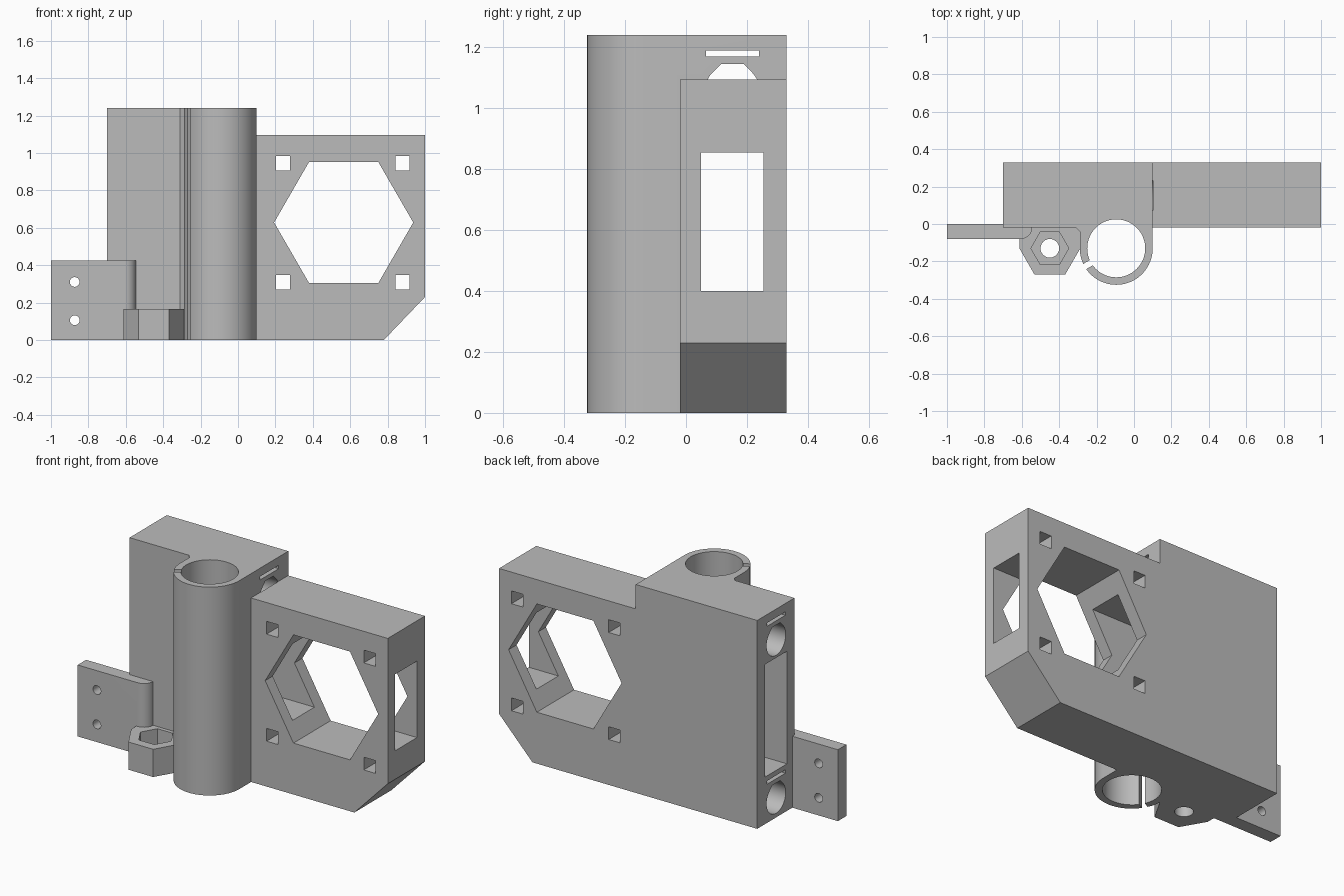
import bpy, bmesh
from math import cos, sin, radians

if "Cube" in bpy.data.objects:
    bpy.data.objects.remove(bpy.data.objects["Cube"])

grey = bpy.data.materials.new("plain_grey")
grey.use_nodes = True
grey.diffuse_color = (0.5, 0.5, 0.5, 1)
grey.node_tree.nodes["Principled BSDF"].inputs["Base Color"].default_value = (0.5, 0.5, 0.5, 1)


def arc(cx, cy, r, start, end, n):
    """Points along an arc, both ends included."""
    steps = [radians(start + (end - start) * i / n) for i in range(n + 1)]
    return [(cx + r * cos(a), cy + r * sin(a)) for a in steps]


def ring(cx, cy, r, n):
    return arc(cx, cy, r, 0, 360, n)[:-1]


def rect(a0, a1, b0, b1):
    return [(a0, b0), (a1, b0), (a1, b1), (a0, b1)]


def prism(name, points, axis, lo, hi):
    """Extrude a 2D outline along an axis."""
    place = {"x": lambda a, b, d: (d, a, b),
             "y": lambda a, b, d: (a, d, b),
             "z": lambda a, b, d: (a, b, d)}[axis]
    bm = bmesh.new()
    base = bm.faces.new([bm.verts.new(place(a, b, lo)) for a, b in points])
    top = bmesh.ops.extrude_face_region(bm, geom=[base])["geom"]
    shift = place(0, 0, hi - lo)
    bmesh.ops.translate(bm, vec=shift, verts=[v for v in top if isinstance(v, bmesh.types.BMVert)])
    bmesh.ops.recalc_face_normals(bm, faces=bm.faces)
    mesh = bpy.data.meshes.new(name)
    bm.to_mesh(mesh)
    bm.free()
    mesh.materials.append(grey)
    obj = bpy.data.objects.new(name, mesh)
    bpy.context.collection.objects.link(obj)
    return obj


def combine(target, tool, operation):
    """Apply a boolean and remove the tool."""
    mod = target.modifiers.new("boolean", "BOOLEAN")
    mod.operation, mod.solver, mod.object = operation, "EXACT", tool
    bpy.context.view_layer.objects.active = target
    bpy.ops.object.modifier_apply(modifier=mod.name)
    bpy.data.objects.remove(tool)


FRONT, BACK = -0.02, 0.33
TUBE = (-0.095, -0.13)
NUT = (-0.45, -0.13)

# Tall block with the tube wall grown out of its front
outline = [(-0.70, BACK), (-0.70, FRONT), (-0.31, FRONT), (-0.29, -0.04)]
outline += arc(*TUBE, 0.195, 180, 360, 40) + [(0.10, BACK)]
body = prism("carriage_body", outline, "z", 0, 1.24)

# Wide block with a cut-off lower corner
wide = [(0, 0), (0.78, 0), (1, 0.23), (1, 1.095), (0, 1.095)]
combine(body, prism("wide_block", wide, "y", FRONT, BACK), "UNION")

# Mounting plate with a rounded end
plate = [(-1, 0), (-1, -0.08)] + arc(-0.605, -0.02, 0.06, -90, 0, 10) + [(-0.545, 0)]
combine(body, prism("mounting_plate", plate, "z", 0, 0.425), "UNION")

# Nut boss
boss = arc(*NUT, 0.163, 180, 360, 3) + [(-0.287, 0.01), (-0.613, 0.01)]
combine(body, prism("nut_boss", boss, "z", 0, 0.165), "UNION")

cutters = [
    # Tube bore and its clamping gap
    prism("tube_bore", ring(*TUBE, 0.155, 64), "z", -0.1, 1.4),
    # Nut pocket and screw hole
    prism("nut_pocket", ring(*NUT, 0.101, 6), "z", 0.06, 0.3),
    prism("screw_hole", ring(*NUT, 0.05, 24), "z", -0.1, 0.1),
    # Large hexagonal window
    prism("hex_window", ring(0.565, 0.628, 0.372, 6), "y", -0.2, 0.5),
    # Side cavity, narrower towards the wide block
    prism("side_cavity", rect(0.05, 0.255, 0.28, 0.95), "x", -0.8, 0.05),
    prism("side_window", rect(0.05, 0.255, 0.40, 0.855), "x", 0, 1.1),
]

ux, uy = cos(radians(210)), sin(radians(210))
gap = [(TUBE[0] + ux * d - uy * w, TUBE[1] + uy * d + ux * w)
       for d, w in ((0.1, -0.016), (0.25, -0.016), (0.25, 0.016), (0.1, 0.016))]
cutters.append(prism("tube_gap", gap, "z", -0.1, 1.4))

# Square holes around the hexagonal window
for x in (0.24, 0.88):
    for z in (0.308, 0.945):
        h = 0.038
        cutters.append(prism("square_hole", rect(x - h, x + h, z - h, z + h), "y", -0.2, 0.5))

# Plate holes
for z in (0.105, 0.31):
    cutters.append(prism("plate_hole", ring(-0.873, z, 0.026, 24), "y", -0.2, 0.2))

# Rod holes with flattened peaks, each with a thin slot above
for z in (0.115, 1.055):
    y, r = 0.152, 0.09
    k = r * 0.414
    rod = arc(y, z, r, 135, 405, 36) + [(y + k, z + r), (y - k, z + r)]
    cutters.append(prism("rod_hole", rod, "x", -0.8, 0.1005))
    cutters.append(prism("thin_slot", rect(y - 0.087, y + 0.087, z + 0.115, z + 0.135), "x", -0.8, 0.1005))

for cutter in cutters:
    combine(body, cutter, "DIFFERENCE")

bpy.ops.object.select_all(action="DESELECT")
body.select_set(True)
bpy.context.view_layer.objects.active = body
bpy.ops.object.shade_smooth_by_angle(angle=radians(25))
